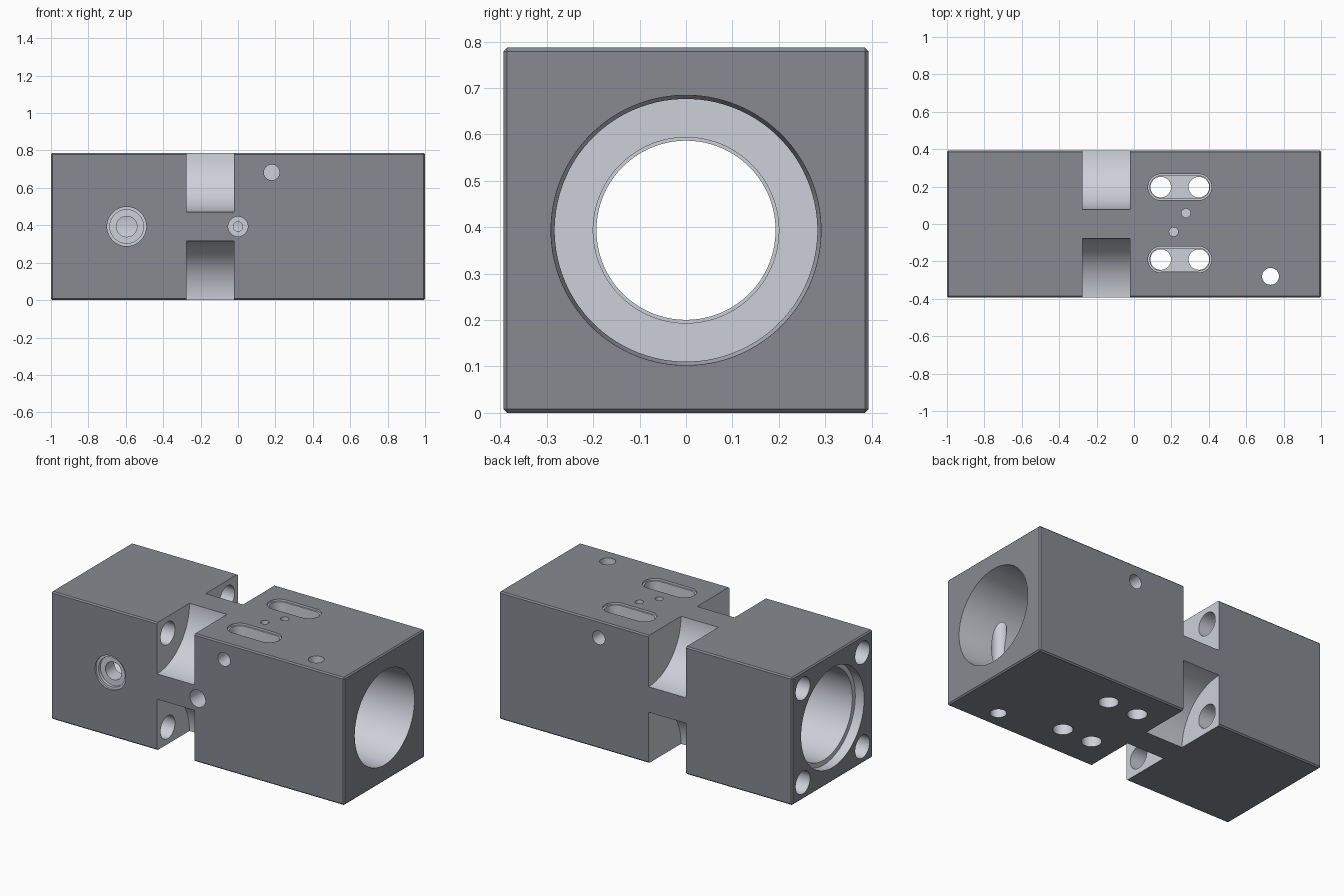
import bpy, bmesh, math
from mathutils import Vector

if "Cube" in bpy.data.objects:
    bpy.data.objects.remove(bpy.data.objects["Cube"])

H = 0.787          # block height
W = H / 2          # half width
C = H / 2          # bore axis height

# Main block with finely chamfered edges
bm = bmesh.new()
bmesh.ops.create_cube(bm, size=1)
bmesh.ops.scale(bm, vec=(2, 2 * W, H), verts=bm.verts)
bmesh.ops.translate(bm, vec=(0, 0, C), verts=bm.verts)
bmesh.ops.bevel(bm, geom=list(bm.edges), offset=0.008, segments=1, affect='EDGES')
mesh = bpy.data.meshes.new("housing_block")
bm.to_mesh(mesh)
bm.free()
block = bpy.data.objects.new("housing_block", mesh)
bpy.context.collection.objects.link(block)


def cut(bm, name):
    """Subtract a closed bmesh from the block."""
    bmesh.ops.recalc_face_normals(bm, faces=bm.faces)
    me = bpy.data.meshes.new(name)
    bm.to_mesh(me)
    bm.free()
    tool = bpy.data.objects.new(name, me)
    tool.hide_render = True
    bpy.context.collection.objects.link(tool)
    mod = block.modifiers.new(name, 'BOOLEAN')
    mod.operation = 'DIFFERENCE'
    mod.solver = 'EXACT'
    mod.object = tool
    bpy.context.view_layer.objects.active = block
    bpy.ops.object.modifier_apply(modifier=name)
    bpy.data.objects.remove(tool)


def drill(name, origin, direction, profile, seg=48):
    """Stepped round hole: profile is (depth, radius) along direction."""
    bm = bmesh.new()
    turn = Vector((0, 0, 1)).rotation_difference(Vector(direction)).to_matrix()
    rings = []
    for d, r in profile:
        ring = []
        for i in range(seg):
            a = 2 * math.pi * (i + 0.5) / seg
            p = turn @ Vector((r * math.cos(a), r * math.sin(a), d))
            ring.append(bm.verts.new(p + Vector(origin)))
        rings.append(ring)
    for a, b in zip(rings, rings[1:]):
        for i in range(seg):
            j = (i + 1) % seg
            bm.faces.new((a[i], a[j], b[j], b[i]))
    bm.faces.new(rings[0])
    bm.faces.new(rings[-1])
    cut(bm, name)


def slot(name, x0, x1, y, r, depth):
    """Round-ended slot sunk into the top face."""
    bm = bmesh.new()
    n = 20
    arc = [math.pi * i / n for i in range(n + 1)]
    pts = [(x1 - r + r * math.sin(a), y - r * math.cos(a)) for a in arc]
    pts += [(x0 + r - r * math.sin(a), y + r * math.cos(a)) for a in arc]
    face = bm.faces.new([bm.verts.new((px, py, H - depth)) for px, py in pts])
    ext = bmesh.ops.extrude_face_region(bm, geom=[face])
    top = [v for v in ext['geom'] if isinstance(v, bmesh.types.BMVert)]
    bmesh.ops.translate(bm, vec=(0, 0, depth + 0.05), verts=top)
    cut(bm, name)


# Stepped through bore along x, widest at both ends
drill("main_bore", (0, 0, C), (1, 0, 0), [
    (-1.05, 0.307), (-0.94, 0.307), (-0.94, 0.278), (-0.40, 0.278),
    (-0.40, 0.193), (-0.34, 0.193), (-0.34, 0.20), (0.50, 0.20), (0.50, 0.283),
    (0.80, 0.283), (1.0, 0.291), (1.05, 0.291)], 96)

# Concave corner pockets and the bolt holes that open into them
for sy in (-1, 1):
    for sz in (-1, 1):
        drill("corner_pocket", (-0.276, sy * W, C + sz * C), (1, 0, 0), [(0, 0.315), (0.255, 0.315)], 96)
        drill("corner_bolt_hole", (-1.05, sy * 0.29, C + sz * 0.29), (1, 0, 0), [(0, 0.07), (0.82, 0.07)])

# Top slots with a shallow rim and two through holes each
for y in (-0.19, 0.197):
    slot("slot_rim", 0.075, 0.415, y, 0.07, 0.012)
    slot("bolt_slot", 0.085, 0.405, y, 0.06, 0.1)
    for x in (0.143, 0.347):
        drill("slot_hole", (x, y, -0.05), (0, 0, 1), [(0, 0.055), (H, 0.055)])

# Plain vertical hole and two small blind pin holes
drill("vertical_hole", (0.73, -0.28, -0.05), (0, 0, 1), [(0, 0.045), (H + 0.1, 0.045)])
for x, y in ((0.212, -0.042), (0.278, 0.058)):
    drill("pin_hole", (x, y, H + 0.05), (0, 0, -1), [(0, 0.024), (0.13, 0.024)], 32)

# Front counterbored ports
drill("large_port", (-0.595, -W, C), (0, 1, 0),
      [(-0.05, 0.105), (0.012, 0.105), (0.012, 0.09), (0.03, 0.09), (0.03, 0.055), (0.2, 0.055)])
drill("small_port", (0, -W, C), (0, 1, 0),
      [(-0.05, 0.053), (0.12, 0.053), (0.12, 0.025), (0.25, 0.025)])

# Blind side holes, front and back
drill("front_side_hole", (0.18, -W, 0.683), (0, 1, 0), [(-0.05, 0.042), (0.115, 0.042)])
drill("back_side_hole", (0.32, W, 0.683), (0, -1, 0), [(-0.05, 0.042), (0.115, 0.042)])

# Dark outer skin, lighter machined surfaces
for name, rgb in (("dark_skin", (0.245, 0.253, 0.286)), ("machined_metal", (0.61, 0.63, 0.69))):
    mat = bpy.data.materials.new(name)
    mat.diffuse_color = (*rgb, 1)
    mat.use_nodes = True
    mat.node_tree.nodes["Principled BSDF"].inputs["Base Color"].default_value = mat.diffuse_color
    block.data.materials.append(mat)
size = (1, W, C)
for p in block.data.polygons:
    q = p.center - Vector((0, 0, C))
    outer = any(abs(q[i]) > size[i] - 0.009 and p.normal[i] * q[i] > 0.5 * abs(q[i]) for i in range(3))
    p.material_index = 0 if outer else 1

# Smooth curved walls, keep machined edges crisp
block.select_set(True)
bpy.context.view_layer.objects.active = block
bpy.ops.object.shade_smooth_by_angle(angle=math.radians(25))
